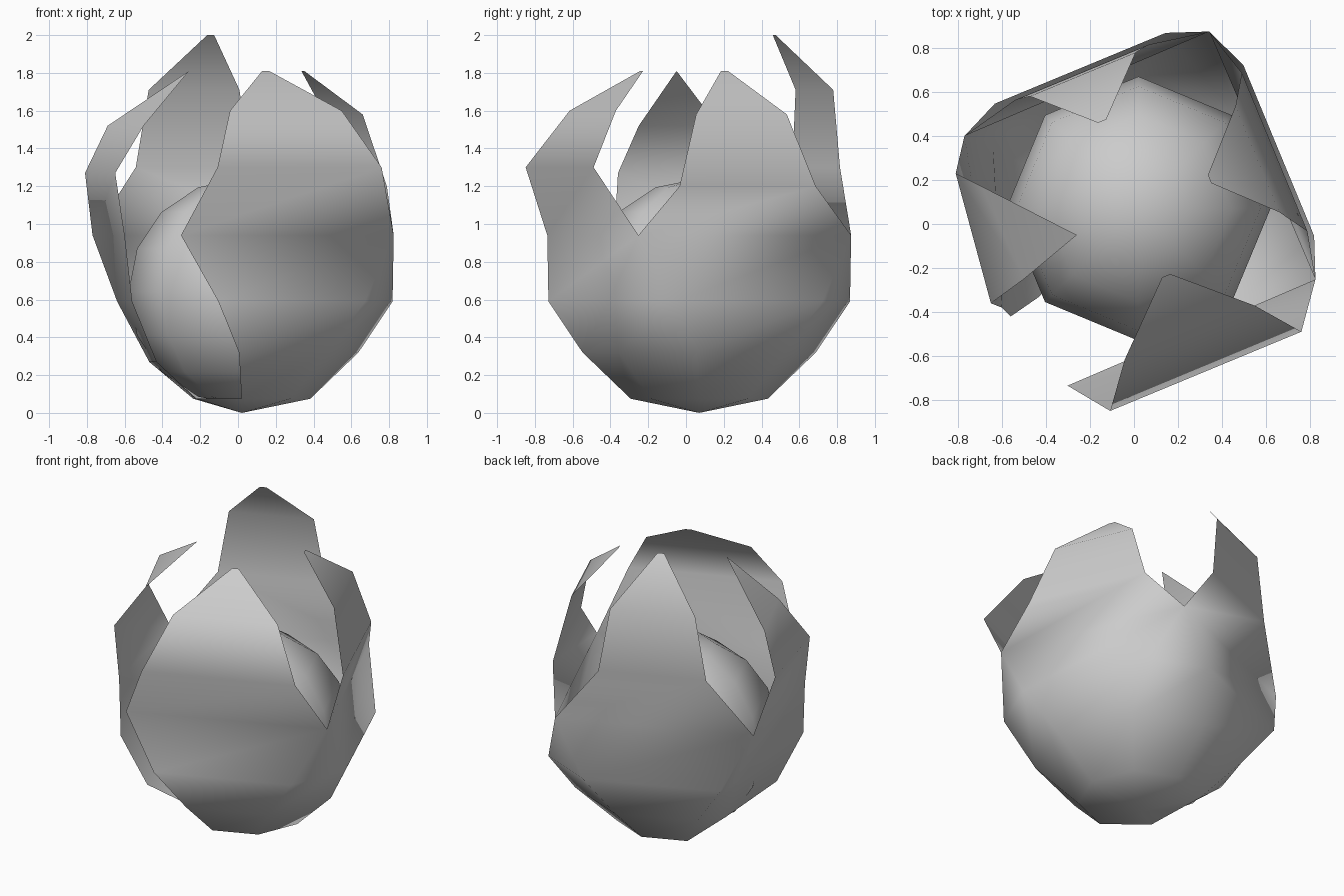
import bpy, bmesh
from math import sin, cos, radians
from mathutils import Vector

if "Cube" in bpy.data.objects:
    bpy.data.objects.remove(bpy.data.objects["Cube"])

CX, CY = 0.02, 0.07          # axis of the bud


def smooth(obj):
    for p in obj.data.polygons:
        p.use_smooth = True


def rows_from_profile(azimuth, profile):
    """Straight cross-rows facing one direction: (distance, half width, z)."""
    a = radians(azimuth)
    n, t = Vector((cos(a), sin(a), 0)), Vector((-sin(a), cos(a), 0))
    rows = []
    for d, w, z in profile:
        mid = Vector((CX, CY, z)) + n * d
        rows.append((mid - t * w, mid + t * w))
    return rows


# Inner bud: eight-sided ball
bpy.ops.mesh.primitive_uv_sphere_add(segments=8, ring_count=8, radius=0.6,
                                     location=(CX, CY, 0.64))
bud = bpy.context.object
bud.name = "inner_bud"
smooth(bud)

# Petal profiles: shared lower cup, then individual tips
cup = [(0.335, 0.14, 0.075), (0.565, 0.25, 0.32), (0.69, 0.42, 0.59)]
front = cup + [(0.62, 0.605, 0.94), (0.80, 0.47, 1.30), (0.61, 0.32, 1.60), (0.33, 0.02, 1.81)]
right = cup + [(0.62, 0.605, 0.94), (0.67, 0.39, 1.20), (0.585, 0.26, 1.58), (0.35, 0.02, 1.81)]
back = cup + [(0.62, 0.605, 0.94), (0.67, 0.33, 1.30), (0.66, 0.26, 1.71), (0.43, 0.02, 2.00)]

# The left petal is narrower and leans, so its edges are given directly
left = [(0.075, -0.23, 0.17, -0.22, -0.10), (0.27, -0.47, 0.25, -0.43, -0.33),
        (0.59, -0.64, 0.35, -0.56, -0.42), (0.94, -0.77, 0.40, -0.60, -0.38),
        (1.27, -0.81, 0.23, -0.65, -0.36), (1.52, -0.69, 0.17, -0.50, -0.25),
        (1.81, -0.26, -0.05, -0.26, -0.08)]
left_rows = [(Vector((a, b, z)), Vector((c, d, z))) for z, a, b, c, d in left]

petals = [rows_from_profile(-67.5, front), rows_from_profile(22.5, right),
          rows_from_profile(112.5, back), left_rows]

# Petals as thin sheets joined into one cup
bm = bmesh.new()
grid = [[(bm.verts.new(l), bm.verts.new(r)) for l, r in rows] for rows in petals]
pole = bm.verts.new((CX, CY, 0))
for i, g in enumerate(grid):
    nxt = grid[(i + 1) % 4]
    for (a, b), (c, d) in zip(g, g[1:]):
        bm.faces.new((a, b, d, c))
    # base of the cup
    bm.faces.new((pole, g[0][1], g[0][0]))
    bm.faces.new((pole, nxt[0][0], g[0][1]))
    # tapering webs between petals; the front left corner stays open
    if i < 3:
        for k in range(3):
            bm.faces.new((g[k][1], nxt[k][0], nxt[k + 1][0], g[k + 1][1]))
bmesh.ops.remove_doubles(bm, verts=bm.verts, dist=0.032)
bmesh.ops.recalc_face_normals(bm, faces=bm.faces)
mesh = bpy.data.meshes.new("petals")
bm.to_mesh(mesh)
bm.free()
obj = bpy.data.objects.new("petals", mesh)
bpy.context.collection.objects.link(obj)
smooth(obj)
